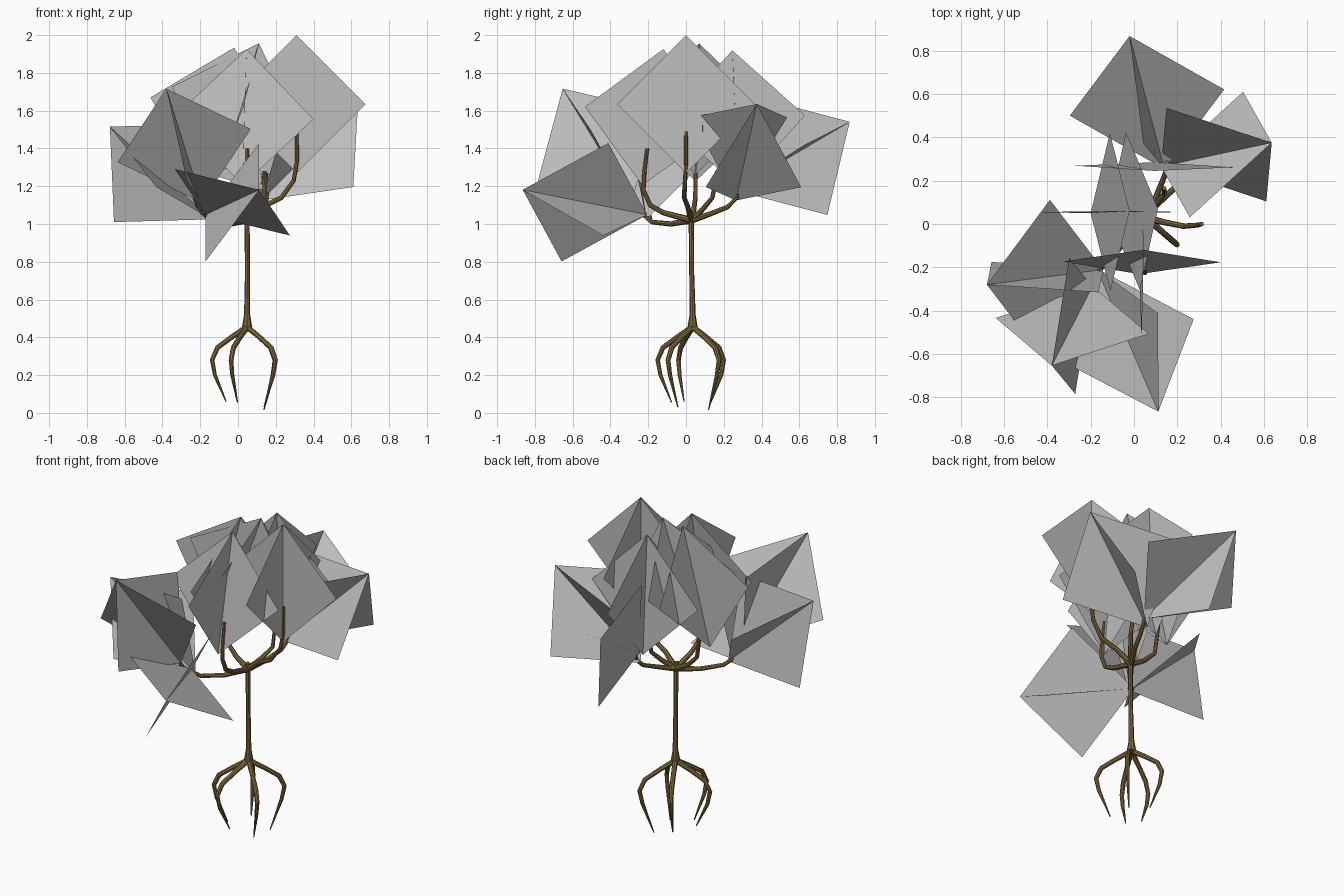
import bpy
import bmesh
from mathutils import Vector

cube = bpy.data.objects.get("Cube")
if cube:
    bpy.data.objects.remove(cube, do_unlink=True)


def make_material(name, color):
    mat = bpy.data.materials.new(name)
    mat.use_nodes = True
    mat.diffuse_color = (*color, 1)
    mat.node_tree.nodes["Principled BSDF"].inputs["Base Color"].default_value = (*color, 1)
    return mat


bark = make_material("brown bark", (0.22, 0.145, 0.05))
leaf = make_material("grey leaf", (0.52, 0.52, 0.52))


def tube(name, points, radii):
    """Tapered, capped tube along a path, turned into a mesh."""
    data = bpy.data.curves.new(name, "CURVE")
    data.dimensions = "3D"
    data.bevel_depth = 1
    data.bevel_resolution = 2
    data.use_fill_caps = True
    spline = data.splines.new("POLY")
    spline.points.add(len(points) - 1)
    for p, co, r in zip(spline.points, points, radii):
        p.co = (*co, 1)
        p.radius = r
    obj = bpy.data.objects.new(name, data)
    bpy.context.collection.objects.link(obj)
    bpy.ops.object.select_all(action="DESELECT")
    obj.select_set(True)
    bpy.context.view_layer.objects.active = obj
    bpy.ops.object.convert(target="MESH")
    obj = bpy.context.object
    obj.data.materials.clear()
    obj.data.materials.append(bark)
    bpy.ops.object.shade_smooth_by_angle()
    return obj


def leaf_cross(name, center, axis, side):
    """Two square cards crossing at right angles along a shared diagonal."""
    half = 0.365
    c, d = Vector(center), Vector(axis).normalized()
    u = Vector(side)
    u = (u - d * u.dot(d)).normalized()
    bm = bmesh.new()
    for s in (u, d.cross(u)):
        bm.faces.new([bm.verts.new(c + half * o) for o in (d, s, -d, -s)])
    mesh = bpy.data.meshes.new(name)
    bm.to_mesh(mesh)
    bm.free()
    mesh.materials.append(leaf)
    bpy.context.collection.objects.link(bpy.data.objects.new(name, mesh))


# Stem with a swollen foot
tube("stem",
     [(.048, .035, .43), (.048, .035, .46), (.048, .035, .52), (.05, .03, .75),
      (.048, .028, 1.0), (.048, .025, 1.06)],
     [.018, .026, .016, .013, .014, .015])

# Roots arch outwards, then curl back in to a point
foot = Vector((.048, .035, 0))
roots = [(-.185, -.075, .06), (-.085, -.185, .055), (.15, -.13, .03),
         (-.085, .165, .06), (.148, .14, .015)]
profile = [(0, .455), (.45, .40), (.85, .345), (1, .28), (.92, .2)]
for i, (x, y, tip) in enumerate(roots):
    path = [foot + Vector((x * k, y * k, z)) for k, z in profile + [(.6, tip)]]
    tube(f"root_{i + 1}", path, [.016, .014, .014, .013, .011, .003])

# Branches spread from the top of the stem and turn upwards
fork = (.048, .03, 1.02)
branches = {
    "left_branch": [(.13, .01, 1.09), (.23, -.01, 1.14), (.295, -.005, 1.23), (.312, 0, 1.33), (.312, 0, 1.49)],
    "front_branch": [(.05, -.12, 1.06), (.05, -.19, 1.1), (.05, -.225, 1.18), (.05, -.22, 1.28), (.05, -.205, 1.4)],
    "front_right_branch": [(-.04, -.08, 1.0), (-.13, -.18, 1.01), (-.2, -.25, 1.07), (-.26, -.3, 1.2)],
    "back_branch": [(.1, .12, 1.05), (.14, .22, 1.09), (.155, .27, 1.14), (.15, .285, 1.27)],
    "back_left_branch": [(.1, .09, 1.08), (.14, .14, 1.14), (.14, .165, 1.28)],
    "right_branch": [(-.04, .04, 1.07), (-.11, .05, 1.14), (-.14, .05, 1.35)],
}
for name, path in branches.items():
    count = len(path)
    radii = [.018] + [.014 - .006 * i / count for i in range(count)]
    tube(name, [fork] + path, radii)

# Leaf crosses: centre, direction to the tip, direction to a side corner
leaf_cross("front_leaf", (-.03, -.535, 1.115), (.14, -.325, .065), (.295, .105, -.175))
leaf_cross("front_right_leaf", (-.285, -.47, 1.415), (-.095, -.185, .305), (.35, -.035, .085))
leaf_cross("right_leaf", (-.41, -.245, 1.27), (-.268, -.035, .245), (.022, .355, .075))
leaf_cross("left_top_leaf", (.31, 0, 1.635), (0, 0, 1), (1, 0, 0))
leaf_cross("front_top_leaf", (.035, -.175, 1.565), (.01, .055, .355), (1, 0, 0))
leaf_cross("back_leaf", (.06, .56, 1.36), (-.08, .305, .18), (.353, .06, .055))
leaf_cross("back_left_leaf", (.38, .32, 1.38), (.255, .055, .255), (.235, -.215, -.18))
leaf_cross("back_top_leaf", (.095, .265, 1.555), (0, -.02, .364), (1, -.01, 0))
leaf_cross("right_top_leaf", (-.11, .055, 1.58), (.09, .005, .355), (-.355, 0, .09))
leaf_cross("middle_top_leaf", (-.005, .06, 1.61), (.115, .01, .345), (-.345, -.03, .115))
